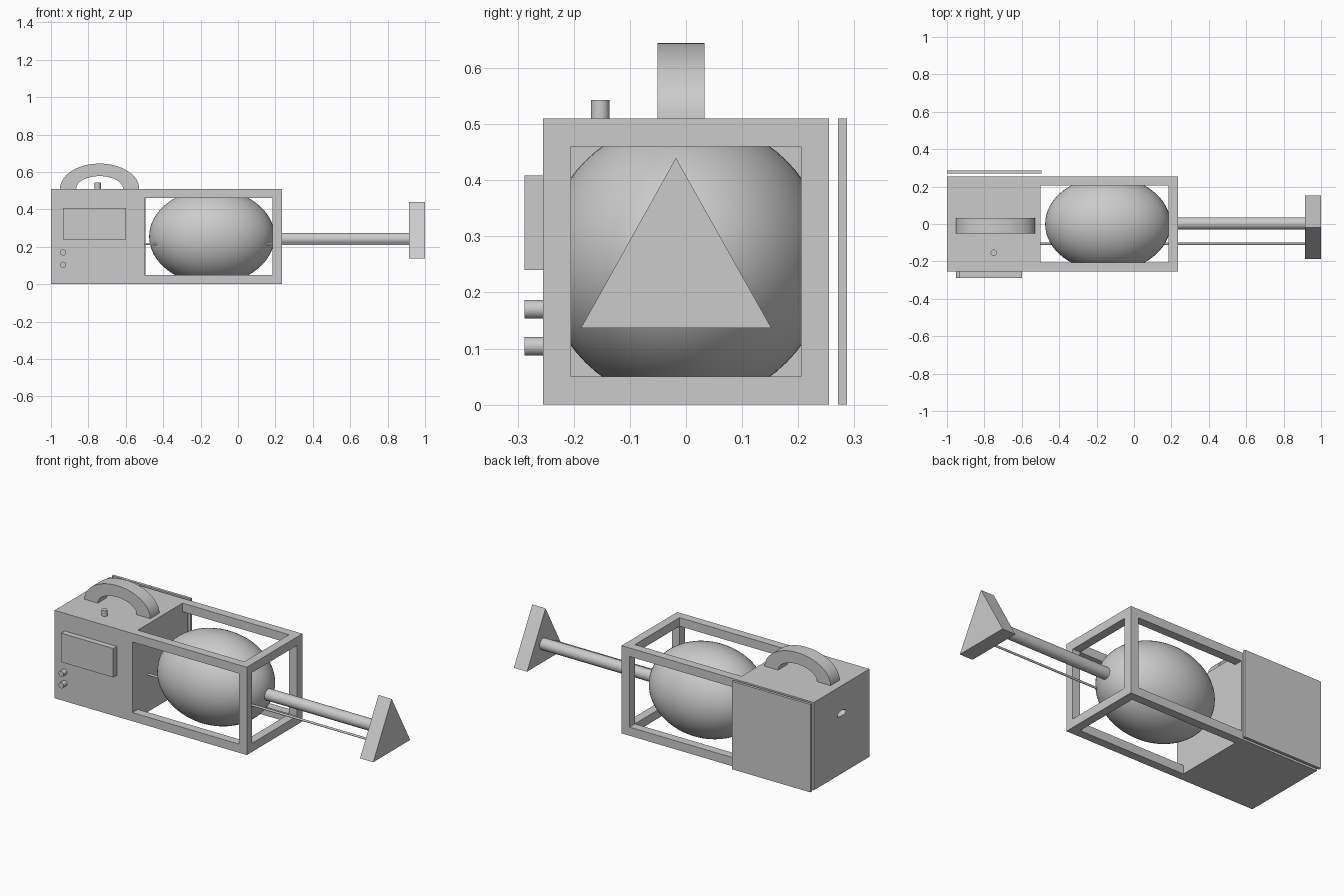
import bpy, bmesh, math
from mathutils import Vector, Matrix

if "Cube" in bpy.data.objects:
    bpy.data.objects.remove(bpy.data.objects["Cube"], do_unlink=True)

grey = bpy.data.materials.new("plain_grey")
grey.use_nodes = True
grey.diffuse_color = (0.6, 0.6, 0.6, 1)
grey.node_tree.nodes["Principled BSDF"].inputs["Base Color"].default_value = (0.6, 0.6, 0.6, 1)


def finish(name, bm, smooth=False):
    bmesh.ops.recalc_face_normals(bm, faces=bm.faces)
    mesh = bpy.data.meshes.new(name)
    bm.to_mesh(mesh)
    bm.free()
    mesh.materials.append(grey)
    obj = bpy.data.objects.new(name, mesh)
    bpy.context.collection.objects.link(obj)
    if smooth:
        bpy.ops.object.select_all(action='DESELECT')
        obj.select_set(True)
        bpy.context.view_layer.objects.active = obj
        bpy.ops.object.shade_smooth_by_angle(angle=math.radians(35))
    return obj


def box(name, low, high):
    low, high = Vector(low), Vector(high)
    bm = bmesh.new()
    bmesh.ops.create_cube(bm, size=1, matrix=Matrix.Translation((low + high) / 2)
                          @ Matrix.Diagonal((high - low).to_4d()))
    return finish(name, bm)


def rod(name, start, end, radius, sides=48):
    start, end = Vector(start), Vector(end)
    axis = end - start
    bm = bmesh.new()
    bmesh.ops.create_cone(bm, cap_ends=True, segments=sides, radius1=radius, radius2=radius,
                          depth=axis.length, matrix=Matrix.Translation((start + end) / 2)
                          @ axis.to_track_quat('Z', 'Y').to_matrix().to_4x4())
    return finish(name, bm, True)


def prism(name, points, offset, smooth=False):
    bm = bmesh.new()
    face = bm.faces.new([bm.verts.new(p) for p in points])
    moved = bmesh.ops.extrude_face_region(bm, geom=[face], use_keep_orig=True)["geom"]
    bmesh.ops.translate(bm, vec=offset, verts=[v for v in moved if isinstance(v, bmesh.types.BMVert)])
    return finish(name, bm, smooth)


def cut(obj, cutter):
    mod = obj.modifiers.new("cut", 'BOOLEAN')
    mod.operation, mod.solver, mod.object = 'DIFFERENCE', 'EXACT', cutter
    bpy.context.view_layer.objects.active = obj
    bpy.ops.object.modifier_apply(modifier=mod.name)
    bpy.data.objects.remove(cutter, do_unlink=True)


# Housing: solid block at one end, open cage at the other
HALF, TOP, BAR, END = 0.255, 0.51, 0.05, 0.235
inner = HALF - BAR
housing = box("housing", (-1, -HALF, 0), (END, HALF, TOP))
cut(housing, box("vertical_cutter", (-0.5, -inner, -0.1), (END - BAR, inner, 0.6)))
cut(housing, box("side_cutter", (-0.5, -0.4, BAR), (END - BAR, 0.4, TOP - BAR)))
cut(housing, box("end_cutter", (0, -inner, BAR), (0.4, inner, TOP - BAR)))

# Slot in the closed end
slot = [(-1.1, 0.04 * math.cos(a), 0.35 + 0.016 * math.sin(a))
        for a in (math.tau * i / 32 for i in range(32))]
cut(housing, prism("slot_cutter", slot, (0.2, 0, 0)))

# Panels on the housing
box("back_panel", (-1, 0.271, 0), (-0.495, 0.287, TOP))
box("front_screen", (-0.935, -0.288, 0.24), (-0.6, -HALF, 0.408))

# Knobs and top switch
for name, z in (("upper_knob", 0.17), ("lower_knob", 0.104)):
    rod(name, (-0.935, -0.288, z), (-0.935, -0.25, z), 0.0165)
rod("top_switch", (-0.75, -0.153, 0.505), (-0.75, -0.153, 0.543), 0.0165)

# Arched carrying handle
angles = [math.pi * i / 40 for i in range(41)]
arch = [(-0.74 + rx * math.cos(a), -0.051, TOP + rz * math.sin(a))
        for rx, rz, order in ((0.212, 0.135, angles), (0.125, 0.068, angles[::-1]))
        for a in order]
prism("handle", arch, (0, 0.084, 0), True)

# Egg-shaped core held in the cage
bm = bmesh.new()
bmesh.ops.create_uvsphere(bm, u_segments=64, v_segments=32, radius=1,
                          matrix=Matrix.Translation((-0.14, 0, 0.255))
                          @ Matrix.Diagonal((0.335, 0.254, 0.254, 1)))
finish("core", bm, True)

# Plunger: thick shaft, thin guide rod and triangular end block
rod("shaft", (0.15, 0.003, 0.242), (0.93, 0.003, 0.242), 0.033)
rod("guide_rod", (-0.51, -0.106, 0.215), (0.93, -0.106, 0.215), 0.006, 24)
triangle = [(0.915, -0.187, 0.137), (0.915, 0.152, 0.137), (0.915, -0.018, 0.44)]
prism("end_block", triangle, (0.085, 0, 0))
